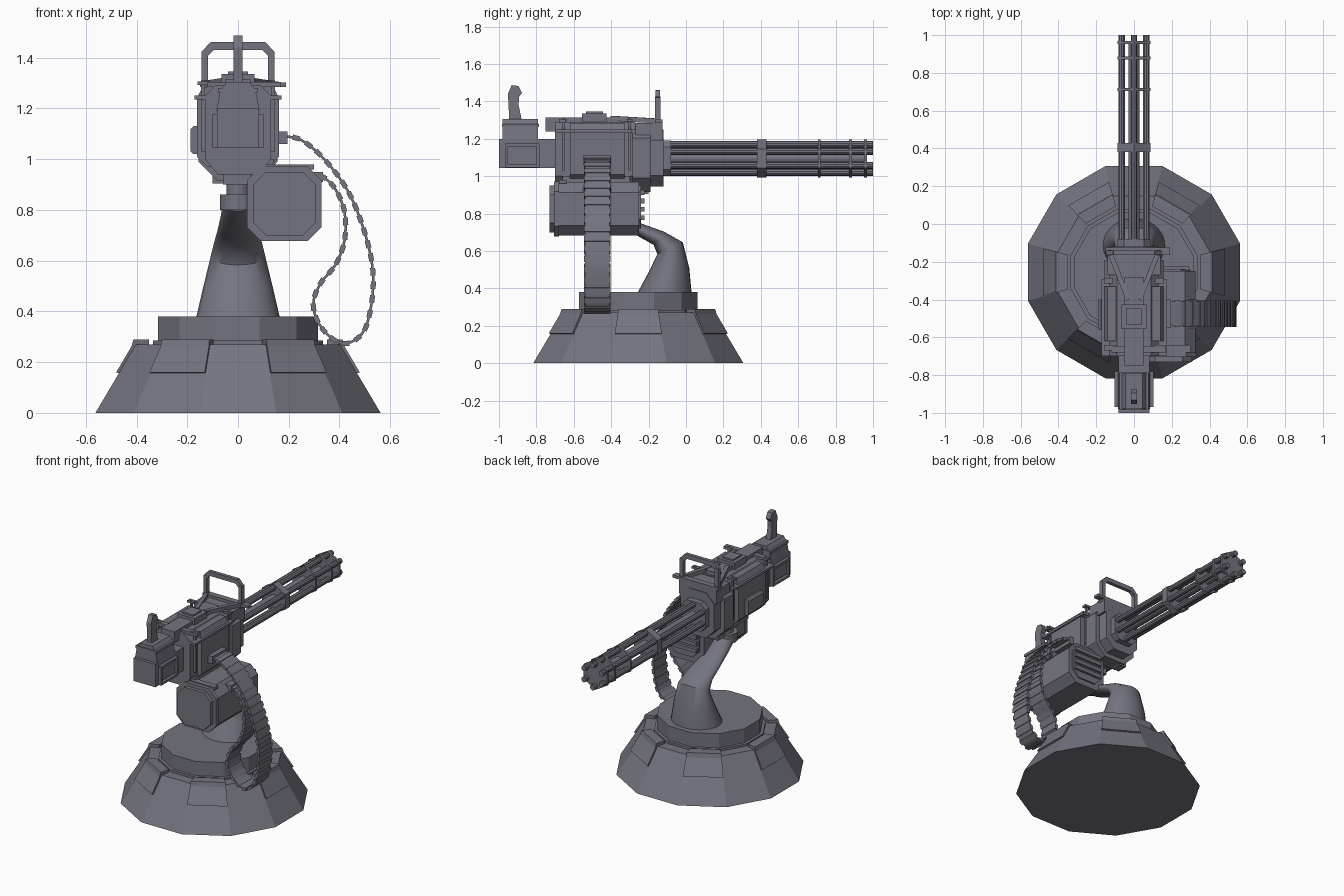
import bpy, bmesh, math
from mathutils import Vector

if "Cube" in bpy.data.objects:
    bpy.data.objects.remove(bpy.data.objects["Cube"])

steel = bpy.data.materials.new("blue_grey_steel")
steel.diffuse_color = (0.175, 0.175, 0.215, 1)
steel.use_nodes = True
steel.node_tree.nodes["Principled BSDF"].inputs["Base Color"].default_value = steel.diffuse_color
AXIS_Z, BASE_Y = 1.095, -0.255          # barrel axis height, pedestal centre


def finish(bm, name):
    bmesh.ops.recalc_face_normals(bm, faces=bm.faces)
    me = bpy.data.meshes.new(name)
    bm.to_mesh(me)
    bm.free()
    me.materials.append(steel)
    ob = bpy.data.objects.new(name, me)
    bpy.context.collection.objects.link(ob)
    return ob


def loft(name, rings):
    """Skin closed rings of equal point count and cap both ends."""
    bm = bmesh.new()
    vs = [[bm.verts.new(p) for p in r] for r in rings]
    n = len(vs[0])
    for a, b in zip(vs, vs[1:]):
        for i in range(n):
            bm.faces.new((a[i], a[(i + 1) % n], b[(i + 1) % n], b[i]))
    bm.faces.new(vs[0])
    bm.faces.new(vs[-1])
    return finish(bm, name)


def box(name, x0, x1, y0, y1, z0, z1):
    return loft(name, [[(x0, y0, z), (x1, y0, z), (x1, y1, z), (x0, y1, z)] for z in (z0, z1)])


def prism_y(name, prof, y0, y1):
    return loft(name, [[(x, y, z) for x, z in prof] for y in (y0, y1)])


def prism_x(name, prof, x0, x1):
    return loft(name, [[(x, y, z) for y, z in prof] for x in (x0, x1)])


def octagon(x0, x1, z0, z1, c):
    return [(x0 + c, z0), (x1 - c, z0), (x1, z0 + c), (x1, z1 - c),
            (x1 - c, z1), (x0 + c, z1), (x0, z1 - c), (x0, z0 + c)]


def ngon(r, n, start=0.0):
    return [(r * math.cos(start + math.tau * i / n), r * math.sin(start + math.tau * i / n)) for i in range(n)]


def rod(name, a, b, w, h=None):
    """Square bar between two points."""
    a, b = Vector(a), Vector(b)
    d = (b - a).normalized()
    s = d.cross(Vector((0, 0, 1)) if abs(d.z) < 0.9 else Vector((0, 1, 0))).normalized()
    u = s.cross(d)
    h = h or w
    return loft(name, [[p + s * i * w / 2 + u * j * h / 2 for i, j in ((-1, -1), (1, -1), (1, 1), (-1, 1))] for p in (a, b)])


# --- twelve-sided pedestal
def dodecagon(apothem, z):
    return [(x, y + BASE_Y, z) for x, y in ngon(apothem / math.cos(math.pi / 12), 12, math.pi / 12)]


loft("pedestal_base", [dodecagon(0.562, 0), dodecagon(0.402, 0.27)])
loft("pedestal_step", [dodecagon(0.335, 0.26), dodecagon(0.335, 0.285)])
loft("pedestal_ring", [dodecagon(0.316, 0.26), dodecagon(0.316, 0.38)])

# six blocks clamped over every second facet
wedge = [(.35, .25), (.35, .29), (.412, .29), (.42, .262), (.48, .16), (.45, .15)]
for k in range(6):
    a = k * math.tau / 6
    rings = []
    for s in (-1, 1):
        rings.append([(r * math.cos(a) - s * r * .262 * math.sin(a),
                       r * math.sin(a) + s * r * .262 * math.cos(a) + BASE_Y, z) for r, z in wedge])
    loft(f"pedestal_block_{k}", rings)

# --- bent smooth support arm: (y, z, half width, half depth, tilt degrees)
arm_sections = [(-.115, .375, .165, .145, 0), (-.09, .50, .136, .108, 5), (-.085, .615, .108, .075, 25),
                (-.145, .668, .095, .045, 52), (-.25, .715, .082, .034, 65), (-.36, .775, .068, .045, 60),
                (-.43, .83, .06, .055, 40)]
arm = loft("support_arm", [[(rx * c, y + ry * s * math.cos(math.radians(t)), z + ry * s * math.sin(math.radians(t)))
                            for c, s in ngon(1, 28)] for y, z, rx, ry, t in arm_sections])
neck = loft("arm_neck", [[(x, y - .43, z) for x, y in ngon(r, 16)] for z, r in ((.80, .07), (.86, .07), (.86, .045), (.96, .045))])
for ob in (arm,):
    bpy.context.view_layer.objects.active = ob
    ob.select_set(True)
    bpy.ops.object.shade_smooth_by_angle(angle=math.radians(40))
    ob.select_set(False)

# --- receiver
body = [(-.13, 1.25), (-.13, 1.0), (-.08, .94), (.08, .94), (.13, 1.0), (.13, 1.25), (.09, 1.29), (-.09, 1.29)]
prism_y("receiver_body", body, -.70, -.27)
for s, side in ((-1, "left"), (1, "right")):
    prism_y(f"receiver_cheek_{side}", [(s * x, z) for x, z in
            ((.08, .97), (.12, .97), (.162, 1.01), (.162, 1.24), (.14, 1.285), (.08, 1.285))], -.62, -.33)
    box(f"cheek_rail_{side}", *sorted((s * .10, s * .172)), -.70, -.29, 1.235, 1.25)
    for y in (-.655, -.30):
        rod(f"cover_pin_{side}", (s * .138, y, 1.03), (s * .138, y, 1.31), .014)
        rod(f"pin_cap_{side}", (s * .11, y, 1.30), (s * .16, y, 1.30), .03, .014)
    # rear side panels with recessed frames
    box(f"rear_panel_{side}", *sorted((s * .07, s * .09)), -.95, -.80, 1.07, 1.16)
    for z in (1.055, 1.168):
        box(f"rear_panel_rim_{side}", *sorted((s * .07, s * .102)), -.965, -.785, z - .008, z + .008)
    for y in (-.96, -.79):
        box(f"rear_panel_post_{side}", *sorted((s * .07, s * .102)), y - .008, y + .008, 1.05, 1.17)
prism_y("side_knob", octagon(-.187, -.15, 1.02, 1.13, .012), -.56, -.40)
box("feed_port", .15, .195, -.55, -.40, 1.06, 1.11)
box("lower_lug", -.10, -.05, -.27, -.2, .905, .98)
box("under_mount", -.06, .12, -.58, -.34, .90, .96)

# front stepped collars round the barrels
prism_y("front_collar_large", octagon(-.155, .155, .915, 1.28, .075), -.285, -.19)
prism_y("front_collar_medium", octagon(-.125, .125, .945, 1.25, .06), -.19, -.12)
prism_y("front_collar_small", octagon(-.088, .088, 1.0, 1.19, .035), -.12, -.08)
box("front_collar_top", -.14, .14, -.27, -.125, 1.19, 1.285)

# --- rear housing, sight hump and hooked lever
box("rear_housing", -.082, .082, -1.0, -.69, 1.045, 1.2)
prism_y("rear_hump", [(-.085, 1.19), (.085, 1.19), (.07, 1.27), (.045, 1.305), (-.045, 1.305), (-.07, 1.27)], -.98, -.79)
box("rear_hump_lip", -.078, .078, -.985, -.785, 1.262, 1.28)
prism_x("rear_lever", [(-.945, 1.30), (-.952, 1.44), (-.932, 1.487), (-.895, 1.482), (-.877, 1.444),
                       (-.893, 1.425), (-.895, 1.38), (-.878, 1.30)], -.017, .017)

# --- top cover, rail, block and V-shaped handle struts
box("top_cover", -.05, .05, -.75, -.28, 1.24, 1.315)
box("top_block", -.065, .065, -.555, -.425, 1.28, 1.335)
box("top_block_cap", -.04, .04, -.535, -.445, 1.33, 1.345)
box("top_bridge", -.12, .17, -.68, -.645, 1.285, 1.305)
box("front_crossbar", -.15, .19, -.165, -.125, 1.285, 1.303)
for s in (-1, 1):
    rod("handle_strut", (s * .13, -.145, 1.295), (s * .03, -.40, 1.31), .026)
    rod("handle_post", (s * .131, -.152, 1.27), (s * .131, -.152, 1.425), .024, .03)
    rod("handle_corner", (s * .134, -.152, 1.412), (s * .10, -.152, 1.448), .024, .03)
rod("handle_grip", (-.108, -.152, 1.446), (.108, -.152, 1.446), .024, .03)

# --- six rotating barrels, centre shaft and hexagonal clamps
def along_y(name, r, n, y0, y1, cx=0.0, cz=AXIS_Z):
    prism_y(name, [(cx + x, cz + z) for x, z in ngon(r, n, math.pi / 2)], y0, y1)


for i, (x, z) in enumerate(ngon(.075, 6, math.pi / 2)):
    along_y(f"barrel_{i}", .018, 10, -.1, 1.0, x, AXIS_Z + z)
along_y("barrel_shaft", .03, 12, -.1, .96)
for i, (y0, y1) in enumerate(((.38, .43), (.705, .72), (.872, .888), (.952, .968))):
    along_y(f"barrel_clamp_{i}", .101, 6, y0, y1)

# --- ammunition box on the right
prism_y("ammo_box", octagon(.04, .325, .682, .968, .055), -.70, -.25)
prism_y("ammo_box_front_plate", octagon(.06, .307, .70, .95, .05), -.73, -.70)
prism_y("ammo_box_front_rim", octagon(.035, .33, .677, .973, .056), -.705, -.68)
prism_y("ammo_box_back_plate", octagon(.07, .30, .72, .95, .05), -.25, -.24)
for k in range(4):
    box("ammo_box_slat", .08, .29, -.245, -.222, .765 + k * .045, .79 + k * .045)
box("ammo_box_bracket", .05, .14, -.66, -.30, .93, 1.0)
box("ammo_box_lid_bar", .05, .30, -.68, -.64, .96, .98)
box("ammo_box_outlet", .26, .335, -.55, -.40, .91, .95)

# --- hanging ammunition belt in the x-z plane
pts = [Vector(p) for p in ((.18, 1.09), (.25, 1.075), (.34, 1.0), (.43, .88), (.49, .74), (.528, .59), (.53, .46),
                           (.50, .33), (.44, .277), (.38, .287), (.32, .35), (.297, .43), (.325, .51),
                           (.385, .585), (.42, .68), (.42, .79), (.385, .88), (.33, .932), (.28, .925))]
path = []
for i in range(len(pts) - 1):           # smooth the path through the points
    p0, p1, p2, p3 = pts[max(i - 1, 0)], pts[i], pts[i + 1], pts[min(i + 2, len(pts) - 1)]
    for k in range(12):
        t = k / 12
        path.append(.5 * (2 * p1 + (p2 - p0) * t + (2 * p0 - 5 * p1 + 4 * p2 - p3) * t * t + (3 * p1 - p0 - 3 * p2 + p3) * t ** 3))
path.append(pts[-1])
strip, travelled = [], 0.0
for i in range(len(path)):
    d = (path[min(i + 1, len(path) - 1)] - path[max(i - 1, 0)]).normalized()
    n = Vector((-d.y, d.x))
    if i % 3 == 0:
        strip.append([(*(path[i] + n * s),) for s in (-.005, .005)])
    travelled += (path[i] - path[i - 1]).length if i else 0
    if travelled > .048:                # one thick link per step
        travelled = 0
        q = [path[i] + d * a * .015 + n * b * .01 for a, b in ((-1, -1), (1, -1), (1, 1), (-1, 1))]
        prism_y("belt_link", q, -.545, -.405)
loft("belt_strip", [[(a[0], -.54, a[1]), (b[0], -.54, b[1]), (b[0], -.41, b[1]), (a[0], -.41, a[1])] for a, b in strip])
